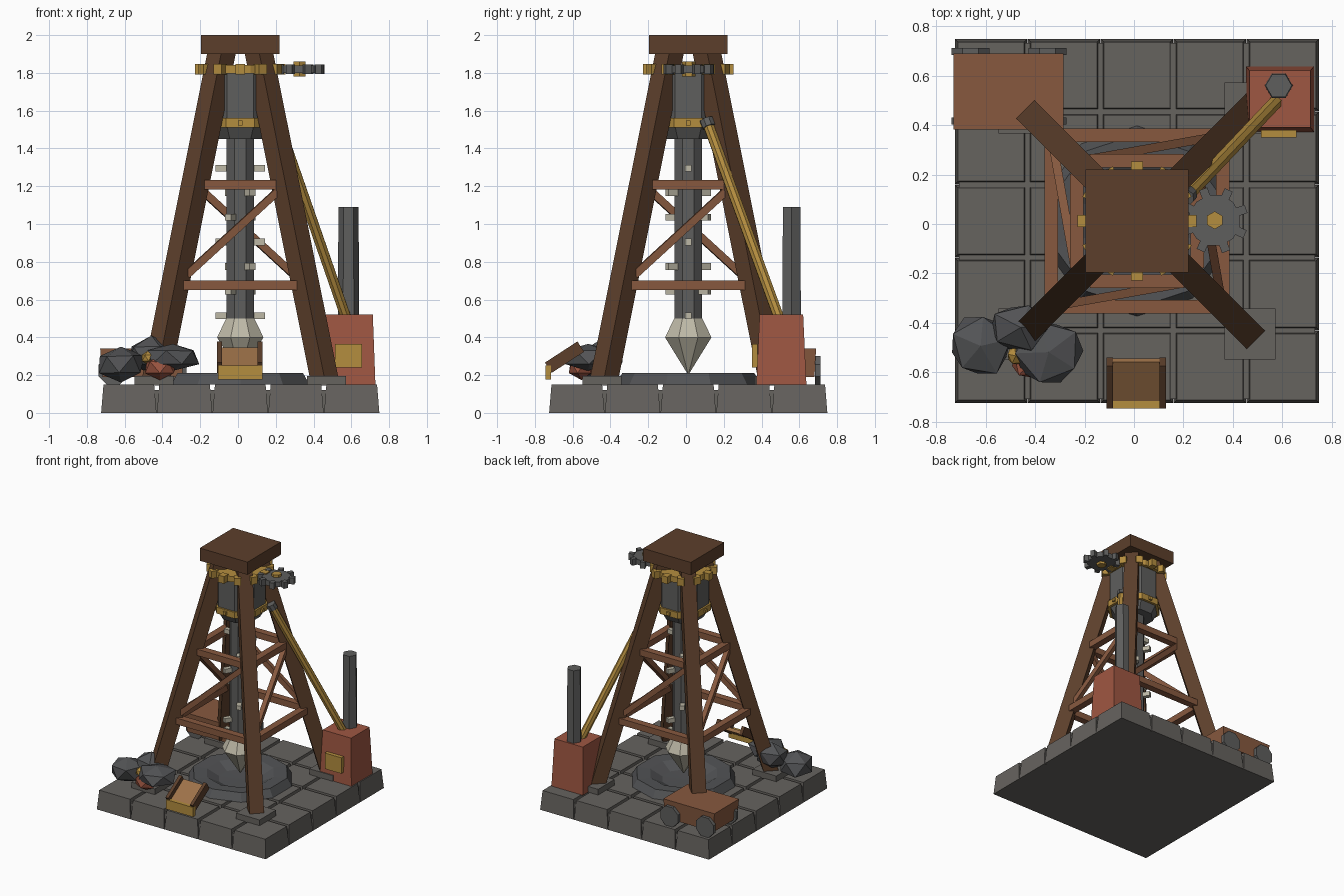
import bpy, bmesh, math, random
from mathutils import Matrix, Vector

cube = bpy.data.objects.get("Cube")
if cube:
    bpy.data.objects.remove(cube, do_unlink=True)
random.seed(4)
OFFSET = Vector((0.012, 0.012, 0))  # the tower stands slightly off the origin


def material(name, hex_code):
    rgb = [int(hex_code[i:i + 2], 16) / 255 for i in (0, 2, 4)]
    col = [c / 12.92 if c < 0.04 else ((c + 0.055) / 1.055) ** 2.4 for c in rgb] + [1]
    m = bpy.data.materials.new(name)
    m.use_nodes = True
    m.diffuse_color = col
    m.node_tree.nodes["Principled BSDF"].inputs["Base Color"].default_value = col
    return m


STONE = material("stone", "66635F")
ROCK = material("dark rock", "525355")
IRON = material("iron", "5E5E5D")
DARKWOOD = material("dark wood", "5C3F2B")
WOOD = material("wood", "87593F")
PALEWOOD = material("pale wood", "9E7249")
BRASS = material("brass", "B48D3F")
BRICK = material("red brick", "9F5742")
STEEL = material("pale steel", "BDB8A6")


def build(name, bm, mat):
    bmesh.ops.recalc_face_normals(bm, faces=bm.faces)
    mesh = bpy.data.meshes.new(name)
    bm.to_mesh(mesh)
    bm.free()
    mesh.materials.append(mat)
    ob = bpy.data.objects.new(name, mesh)
    ob.location = OFFSET
    bpy.context.collection.objects.link(ob)
    return ob


def box(bm, size, loc, rot=None, taper=(1, 1)):
    """Box centred at loc; taper scales the top face."""
    vs = bmesh.ops.create_cube(bm, size=1)["verts"]
    for v in vs:
        if v.co.z > 0:
            v.co.x *= taper[0]
            v.co.y *= taper[1]
    m = Matrix.Translation(loc) @ (rot or Matrix()) @ Matrix.Diagonal((*size, 1))
    bmesh.ops.transform(bm, matrix=m, verts=vs)


def aim(a, b):
    return (Vector(b) - Vector(a)).to_track_quat('Z', 'Y').to_matrix().to_4x4()


def beam(bm, a, b, w, h):
    a, b = Vector(a), Vector(b)
    box(bm, (w, h, (b - a).length), (a + b) / 2, aim(a, b))


def lathe(bm, profile, sides, m=None, turn=0.5, capped=True):
    """Faceted turned shape from (radius, height) points."""
    m = m or Matrix()
    rings = []
    for r, z in profile:
        angles = [math.tau * (i + turn) / sides for i in range(sides)]
        rings.append([bm.verts.new(m @ Vector((r * math.cos(a), r * math.sin(a), z))) for a in angles])
    for lo, hi in zip(rings, rings[1:]):
        for i in range(sides):
            j = (i + 1) % sides
            bm.faces.new((lo[i], lo[j], hi[j], hi[i]))
    if capped:
        bm.faces.new(rings[0][::-1])
        bm.faces.new(rings[-1])


def turned(name, mat, profile, sides, loc=(0, 0, 0), turn=0.5):
    bm = bmesh.new()
    lathe(bm, profile, sides, Matrix.Translation(loc), turn)
    return build(name, bm, mat)


def single_box(name, mat, *args, **kw):
    bm = bmesh.new()
    box(bm, *args, **kw)
    return build(name, bm, mat)


def gear(name, mat, loc, r, tip, teeth, tooth_w, height, sides, turn=0):
    bm = bmesh.new()
    lathe(bm, [(r, -height / 2), (r, height / 2)], sides, Matrix.Translation(loc))
    for i in range(teeth):
        rot = Matrix.Rotation(math.tau * i / teeth + turn, 4, 'Z')
        mid = Vector(loc) + rot @ Vector(((r * 0.9 + tip) / 2, 0, 0))
        box(bm, (tip - r * 0.9, tooth_w, height * 1.25), mid, rot)
    return build(name, bm, mat)


# Paved base
bm = bmesh.new()
box(bm, (1.44, 1.44, 0.12), (0, 0, 0.06))
for i in range(-2, 3):
    for j in range(-2, 3):
        box(bm, (0.293, 0.293, 0.15), (i * 0.295, j * 0.295, 0.075), taper=(0.915, 0.915))
build("paved_base", bm, STONE)

# Rough ring around the bore hole
bm = bmesh.new()
lathe(bm, [(0.385, 0.15), (0.35, 0.21), (0.25, 0.205), (0.16, 0.158), (0.01, 0.155)], 10)
build("bore_ring", bm, ROCK)

# Four legs with foot plates, and the cap
legs, plates = bmesh.new(), bmesh.new()
for sx in (-1, 1):
    for sy in (-1, 1):
        beam(legs, (sx * 0.447, sy * 0.447, 0.17), (sx * 0.09, sy * 0.09, 1.95), 0.105, 0.105)
        box(plates, (0.205, 0.205, 0.05), (sx * 0.457, sy * 0.457, 0.17))
build("tower_legs", legs, DARKWOOD)
build("foot_plates", plates, STONE)
single_box("tower_cap", DARKWOOD, (0.416, 0.416, 0.1), (0, 0, 1.95))

# Braces, repeated on the four sides
bm = bmesh.new()
for k in range(4):
    rot = Matrix.Rotation(k * math.pi / 2, 4, 'Z')
    for z, y, half in ((0.675, 0.347, 0.302), (1.207, 0.243, 0.19)):
        box(bm, (half * 2, 0.055, 0.05), rot @ Vector((0, -y, z)), rot)
    beam(bm, rot @ Vector((-0.285, -0.335, 0.73)), rot @ Vector((0.195, -0.25, 1.17)), 0.035, 0.04)
build("tower_braces", bm, WOOD)

# Drill string
turned("drill_bit", STEEL, [(0.003, 0.205), (0.133, 0.4), (0.08, 0.5)], 8)
turned("drill_shaft", IRON, [(0.08, 0.5), (0.08, 1.47)], 8)
bm = bmesh.new()
for row in range(7):
    rot = Matrix.Rotation(row * math.pi / 3, 4, 'Z')
    for s in (-1, 1):
        box(bm, (0.07, 0.035, 0.035), rot @ Vector((s * 0.095, 0, 0.515 + row * 0.13)), rot)
build("shaft_lugs", bm, STEEL)

# Motor housing with its band
turned("motor_housing", IRON, [(0.145, 1.45), (0.185, 1.52), (0.185, 1.81)], 8)
bm = bmesh.new()
lathe(bm, [(0.2, 1.51), (0.2, 1.56)], 8)
for k in range(8):
    rot = Matrix.Rotation(k * math.pi / 4, 4, 'Z')
    box(bm, (0.02, 0.025, 0.025), rot @ Vector((0.19, 0, 1.535)), rot)
build("housing_band", bm, BRASS)

# Gears
gear("main_gear", BRASS, (0, 0, 1.82), 0.205, 0.24, 12, 0.05, 0.045, 12)
gear("side_gear", IRON, (0.314, 0.003, 1.82), 0.105, 0.135, 8, 0.035, 0.04, 12, 0.35)
turned("side_gear_hub", BRASS, [(0.036, 1.78), (0.036, 1.86)], 6, (0.314, 0.003, 0))

# Boiler with chimney, door and steam pipe
single_box("boiler", BRICK, (0.275, 0.265, 0.37), (0.578, 0.493, 0.335), taper=(0.9, 0.87))
turned("chimney", IRON, [(0.057, 0.5), (0.053, 1.09)], 6, (0.573, 0.547, 0), 0)
single_box("boiler_door", BRASS, (0.145, 0.03, 0.125), (0.573, 0.352, 0.303))
low, high = Vector((0.565, 0.485, 0.49)), Vector((0.2, 0.1, 1.54))
length = (high - low).length
for name, mat, r, a, b in (("steam_pipe", BRASS, 0.029, 0, length),
                           ("pipe_collar", IRON, 0.037, length - 0.03, length + 0.015)):
    bm = bmesh.new()
    lathe(bm, [(r, a), (r, b)], 8, Matrix.Translation(low) @ aim(low, high))
    build(name, bm, mat)

# Cart with wheels
single_box("cart_body", WOOD, (0.42, 0.29, 0.15), (-0.519, 0.523, 0.265), taper=(1.06, 1.06))
bm = bmesh.new()
for x in (-0.673, -0.362):
    for y in (0.685, 0.405):
        m = Matrix.Translation((x, y, 0.225)) @ Matrix.Rotation(math.pi / 2, 4, 'X')
        lathe(bm, [(0.083, -0.014), (0.083, 0.014)], 8, m)
build("cart_wheels", bm, IRON)

# Tilted chute at the front
tilt = Matrix.Rotation(math.radians(33), 4, 'X')
mid = Vector((-0.003, -0.655, 0.295))
single_box("chute_floor", PALEWOOD, (0.2, 0.2, 0.025), mid + tilt @ Vector((0, 0, -0.015)), tilt)
bm = bmesh.new()
for s in (-1, 1):
    box(bm, (0.026, 0.205, 0.065), mid + Vector((s * 0.107, 0, 0)), tilt)
build("chute_rails", bm, DARKWOOD)
single_box("chute_lip", BRASS, (0.235, 0.03, 0.075), (0, -0.742, 0.213))


# Rock pile and ore
def boulder(name, mat, loc, size):
    bm = bmesh.new()
    bmesh.ops.create_icosphere(bm, subdivisions=1, radius=1)
    turn = Matrix.Rotation(random.uniform(0, math.tau), 3, 'Z')
    for v in bm.verts:
        p = turn @ v.co * random.uniform(0.92, 1.12)
        v.co = Vector(p[i] * size[i] + loc[i] for i in range(3))
    build(name, bm, mat)


boulder("rock_left", ROCK, (-0.632, -0.505, 0.255), (0.132, 0.135, 0.1))
boulder("rock_right", ROCK, (-0.357, -0.53, 0.295), (0.142, 0.135, 0.075))
boulder("rock_back", ROCK, (-0.47, -0.43, 0.305), (0.13, 0.1, 0.095))
boulder("ore_red", BRICK, (-0.425, -0.565, 0.24), (0.09, 0.075, 0.065))
boulder("ore_brass", BRASS, (-0.49, -0.545, 0.29), (0.035, 0.04, 0.035))
